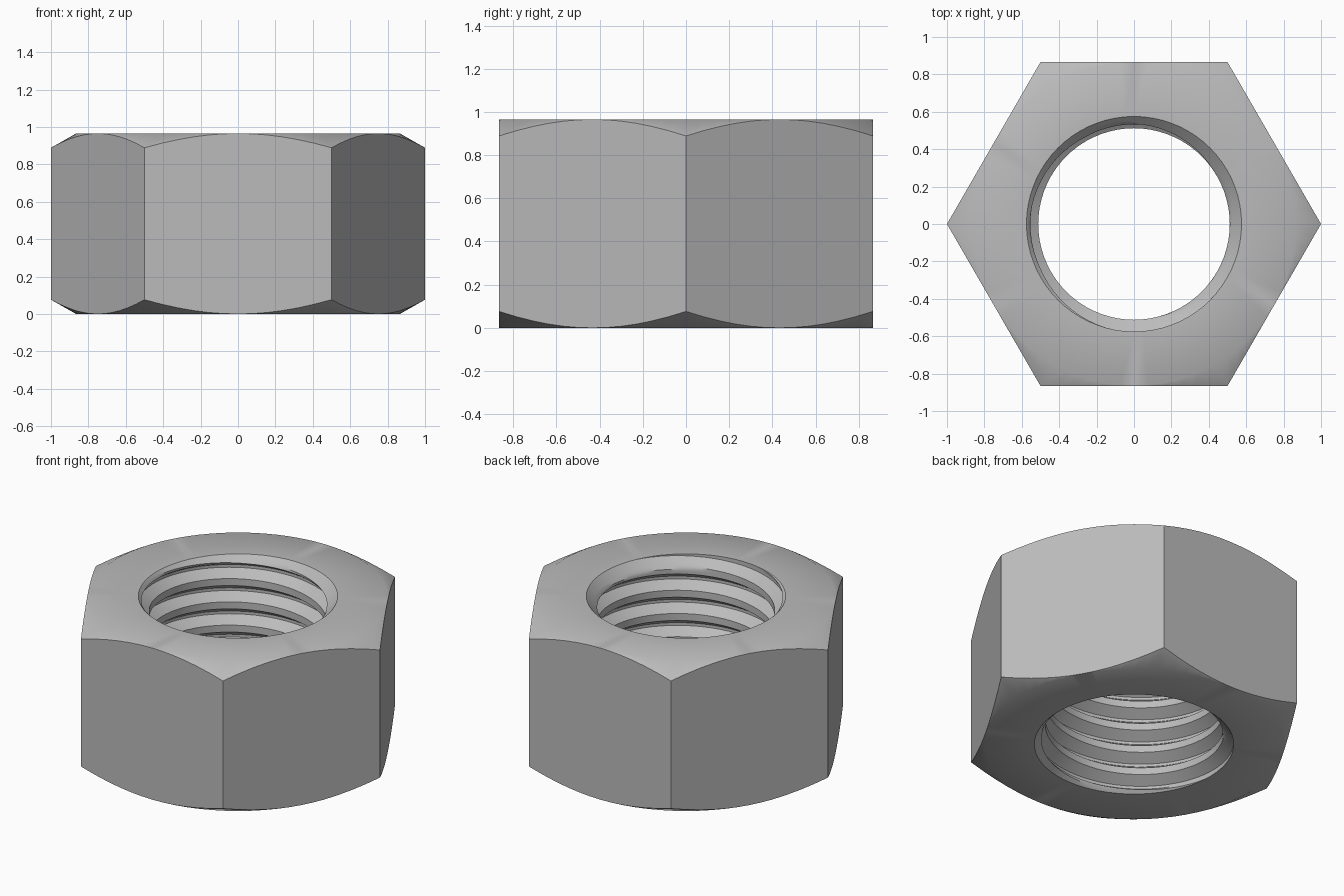
import bpy
import bmesh
from math import cos, sin, pi, radians, floor

default_cube = bpy.data.objects.get("Cube")
if default_cube:
    bpy.data.objects.remove(default_cube)

HEIGHT = 0.965
FLAT = 0.866           # centre to flat, also start of the outer chamfer
CHAMFER_SLOPE = 0.57   # drop of the outer chamfer per unit of radius
MINOR, MAJOR = 0.512, 0.575
PITCH = 0.148
STEPS = 72             # columns around the axis, corners included
SPLIT = 3              # rows on each thread facet

# Thread profile over one turn: crest, flank, root, flank
PROFILE = [(0, MINOR), (0.3, MINOR), (0.59, MAJOR), (0.71, MAJOR), (1, MINOR)]


def hex_radius(angle):
    offset = angle % (pi / 3) - pi / 6
    return FLAT / cos(offset)


def point(bm, radius, angle, z):
    return bm.verts.new((radius * cos(angle), radius * sin(angle), z))


def skin(bm, columns):
    for a, b in zip(columns, columns[1:]):
        for i in range(len(a) - 1):
            bm.faces.new((a[i], b[i], b[i + 1], a[i + 1]))


# Rows of the thread, as (fraction of a turn, radius)
rows = []
for (f0, r0), (f1, r1) in zip(PROFILE, PROFILE[1:]):
    for s in range(SPLIT):
        t = s / SPLIT
        rows.append((f0 + (f1 - f0) * t, r0 + (r1 - r0) * t))

bm = bmesh.new()
angles = [2 * pi * i / STEPS for i in range(STEPS + 1)]

# Hexagonal body with conical chamfers and flat end faces
outer = []
for a in angles:
    r = hex_radius(a)
    drop = (r - FLAT) * CHAMFER_SLOPE
    path = [(MAJOR, 0), (FLAT, 0), (r, drop),
            (r, HEIGHT - drop), (FLAT, HEIGHT), (MAJOR, HEIGHT)]
    outer.append([point(bm, pr, a, pz) for pr, pz in path])
skin(bm, outer)

# Helical thread, opened by a countersink at both ends
turns = floor(HEIGHT / PITCH) + 2
inner = []
for a in angles:
    column = []
    for turn in range(-1, turns):
        for f, r in rows:
            z = (turn + f + a / (2 * pi)) * PITCH
            z = min(max(z, 0), HEIGHT)
            countersink = MAJOR - min(z, HEIGHT - z)
            column.append(point(bm, max(r, countersink), a, z))
    inner.append(column[::-1])
skin(bm, inner)

bmesh.ops.remove_doubles(bm, verts=bm.verts, dist=0.0001)
bmesh.ops.dissolve_degenerate(bm, edges=bm.edges, dist=0.0001)
bmesh.ops.recalc_face_normals(bm, faces=bm.faces)

mesh = bpy.data.meshes.new("hex_nut")
bm.to_mesh(mesh)
bm.free()
nut = bpy.data.objects.new("hex_nut", mesh)
bpy.context.collection.objects.link(nut)

# Plain grey steel
steel = bpy.data.materials.new("grey_steel")
steel.use_nodes = True
colour = (0.5, 0.5, 0.5, 1)
steel.diffuse_color = colour
steel.node_tree.nodes["Principled BSDF"].inputs["Base Color"].default_value = colour
mesh.materials.append(steel)

# Smooth the chamfers into the end faces, keep the corners crisp
bpy.context.view_layer.objects.active = nut
nut.select_set(True)
bpy.ops.object.shade_smooth_by_angle(angle=radians(32))
